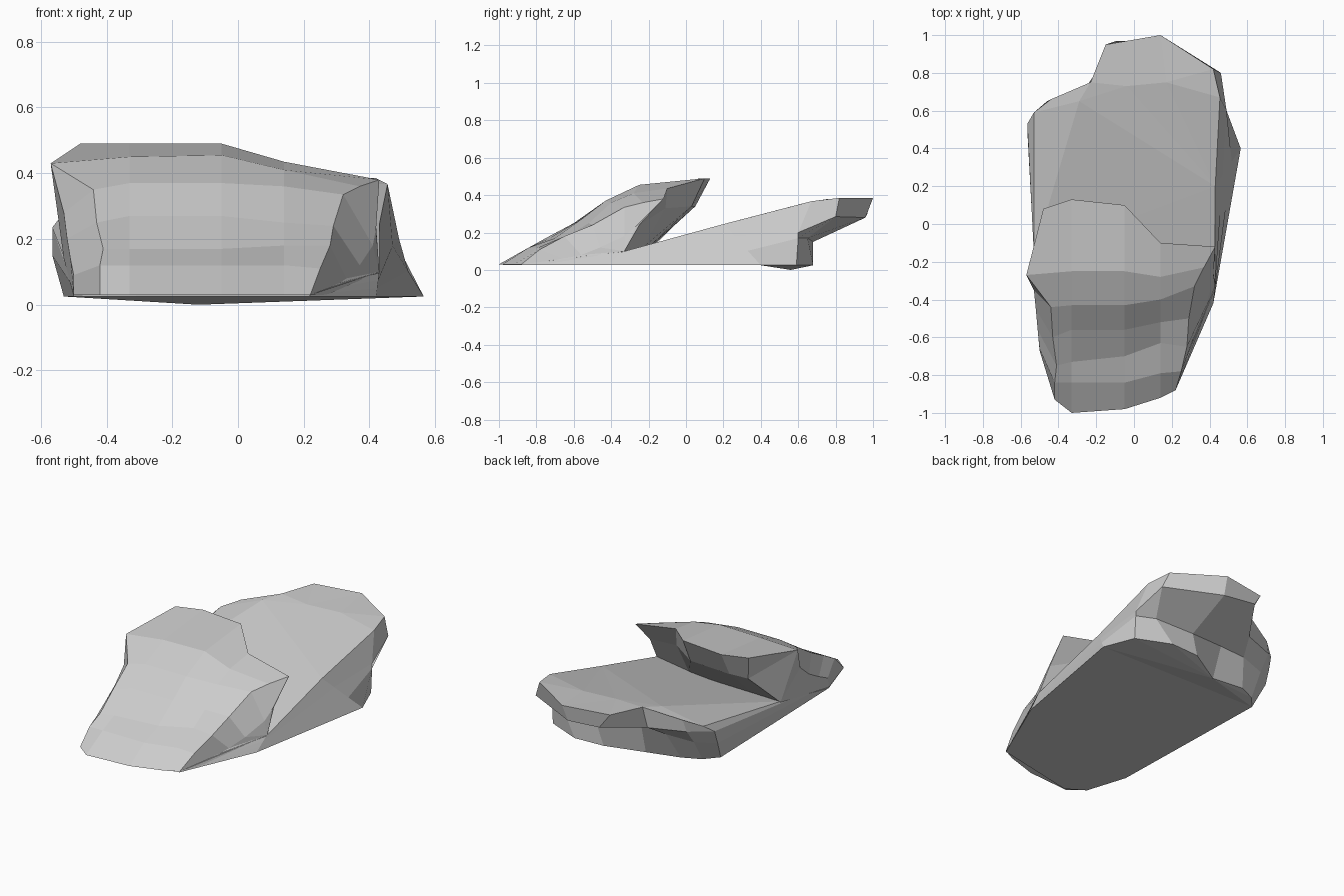
import bpy
import bmesh
from mathutils import Vector

cube = bpy.data.objects.get("Cube")
if cube:
    bpy.data.objects.remove(cube, do_unlink=True)

# Single stone colour
stone = bpy.data.materials.new("stone_grey")
stone.use_nodes = True
stone_colour = (0.6, 0.6, 0.6, 1)
stone.diffuse_color = stone_colour
stone.node_tree.nodes["Principled BSDF"].inputs["Base Color"].default_value = stone_colour


def finish(name, bm):
    """Clean up a closed shell and place it in the scene with flat faces."""
    bmesh.ops.remove_doubles(bm, verts=bm.verts[:], dist=0.002)
    ngons = [face for face in bm.faces if len(face.verts) > 4]
    bmesh.ops.triangulate(bm, faces=ngons)
    bmesh.ops.recalc_face_normals(bm, faces=bm.faces[:])
    mesh = bpy.data.meshes.new(name)
    bm.to_mesh(mesh)
    bm.free()
    mesh.materials.append(stone)
    obj = bpy.data.objects.new(name, mesh)
    bpy.context.collection.objects.link(obj)


def loft(bm, loops):
    """Join closed loops of equal length with quads; return the vertex loops."""
    rings = [[bm.verts.new(point) for point in loop] for loop in loops]
    for lower, upper in zip(rings, rings[1:]):
        count = len(lower)
        for i in range(count):
            j = (i + 1) % count
            bm.faces.new((lower[i], lower[j], upper[j], upper[i]))
    return rings


def ramp_height(y):
    """Height of the sloping top, flattening towards the rear rim."""
    if y > 0.62:
        return min(0.385, 0.36 + (y - 0.62) * 0.14)
    return max(0.04, 0.19 + y * 0.274)


# Rear slab: foot outline, rim outline and the undercut between them
foot_outline = [(-.42, -.92), (-.31, -.99), (.22, -.88), (.42, -.42),
                (.565, .4), (.49, .59), (.28, .68), (.09, .67),
                (-.12, .56), (-.35, .55), (-.46, .5), (-.53, .42), (-.5, -.67)]
rim_outline = [(-.41, -.88), (-.31, -.93), (.21, -.86), (.43, -.34),
               (.43, .2), (.455, .67), (.42, .82), (.14, 1),
               (-.15, .95), (-.23, .75), (-.44, .66), (-.53, .59), (-.53, -.16)]
undercut_start = 5
waist_rear = [(.49, .6, .17), (.38, .65, .17), (.13, .68, .15), (-.13, .62, .19),
              (-.3, .62, .18), (-.46, .58, .16), (-.565, .5, .15)]
lip_rear = [(.49, .6, .2), (.46, .8, .285), (.13, .96, .28), (-.09, .97, .3),
            (-.25, .73, .25), (-.46, .65, .25), (-.565, .53, .235)]

foot = [Vector((x, y, 0.025)) for x, y in foot_outline]
foot[8].z = 0
rim = [Vector((x, y, ramp_height(y))) for x, y in rim_outline]
rim[10].z, rim[11].z = 0.32, 0.28
waist = [a.lerp(b, 0.35) for a, b in zip(foot, rim)]
lip = [a.lerp(b, 0.7) for a, b in zip(foot, rim)]
for i, (low, high) in enumerate(zip(waist_rear, lip_rear)):
    waist[undercut_start + i] = Vector(low)
    lip[undercut_start + i] = Vector(high)

bm = bmesh.new()
rings = loft(bm, [foot, waist, lip, rim])
bottom, top = rings[0], rings[-1]

# Underside: flat in front, dipping to one low point at the rear
bm.faces.new([bottom[i] for i in (11, 12, 0, 1, 2, 3, 4)])
for i, j in ((4, 5), (5, 6), (6, 7), (9, 10), (10, 11), (11, 4)):
    bm.faces.new((bottom[i], bottom[j], bottom[8]))

# Top: long ramp, raised rear lobe and the bevelled rear corner, meeting at a ridge
ridge = [bm.verts.new(p) for p in ((-.29, .65, .362), (-.04, .73, .37), (.17, .75, .37))]
bm.faces.new([top[i] for i in (12, 3, 4, 5)] + ridge[::-1])
bm.faces.new((top[11], top[12], ridge[0]))
bm.faces.new([top[i] for i in (5, 6, 7, 8, 9)] + ridge)
bm.faces.new([top[i] for i in (9, 10, 11)] + ridge[:1])
bm.faces.new([top[i] for i in (12, 0, 1, 2, 3)])
finish("rear_slab", bm)


# Front slab: profiles from the toe, up over the back edge, down to the crease
def upright(x, profile):
    return [Vector((x, y, z)) for y, z in profile]


left_side = [(-.5, -.67, .03), (-.5, -.66, .09), (-.51, -.56, .14),
             (-.52, -.45, .2), (-.53, -.35, .28), (-.57, -.27, .43),
             (-.48, .08, .49), (-.45, .04, .34), (-.53, -.16, .14)]
left_edge = [(-.42, -.93, .03), (-.42, -.84, .12), (-.41, -.75, .17),
             (-.43, -.6, .25), (-.44, -.44, .35), (-.57, -.27, .43),
             (-.48, .08, .49), (-.45, .04, .34), (-.53, -.16, .14)]
right_edge = [(.22, -.88, .03), (.25, -.78, .11), (.28, -.65, .18),
              (.29, -.5, .24), (.32, -.33, .335), (.37, -.23, .36),
              (.43, -.12, .38), (.42, -.25, .24), (.43, -.33, .1)]
right_side = [(.27, -.76, .03), (.3, -.65, .06), (.33, -.56, .08),
              (.37, -.46, .12), (.41, -.33, .18), (.42, -.27, .23),
              (.43, -.12, .38), (.42, -.25, .24), (.43, -.33, .1)]
shelf = upright(-.33, [(-1, .03), (-.84, .12), (-.73, .17), (-.56, .27),
                       (-.43, .37), (-.25, .45), (.13, .49), (.05, .34), (-.18, .13)])
crown = upright(-.05, [(-.98, .03), (-.84, .12), (-.7, .17), (-.56, .27),
                       (-.43, .37), (-.25, .455), (.1, .49), (.03, .34), (-.19, .13)])
shoulder = upright(.14, [(-.92, .03), (-.79, .12), (-.63, .18), (-.52, .25),
                         (-.4, .36), (-.28, .41), (-.1, .435), (-.11, .33), (-.23, .12)])

bm = bmesh.new()
columns = loft(bm, [left_side, left_edge, shelf, crown, shoulder, right_edge, right_side])
bm.faces.new(columns[0])
bm.faces.new(columns[-1])
finish("front_slab", bm)
